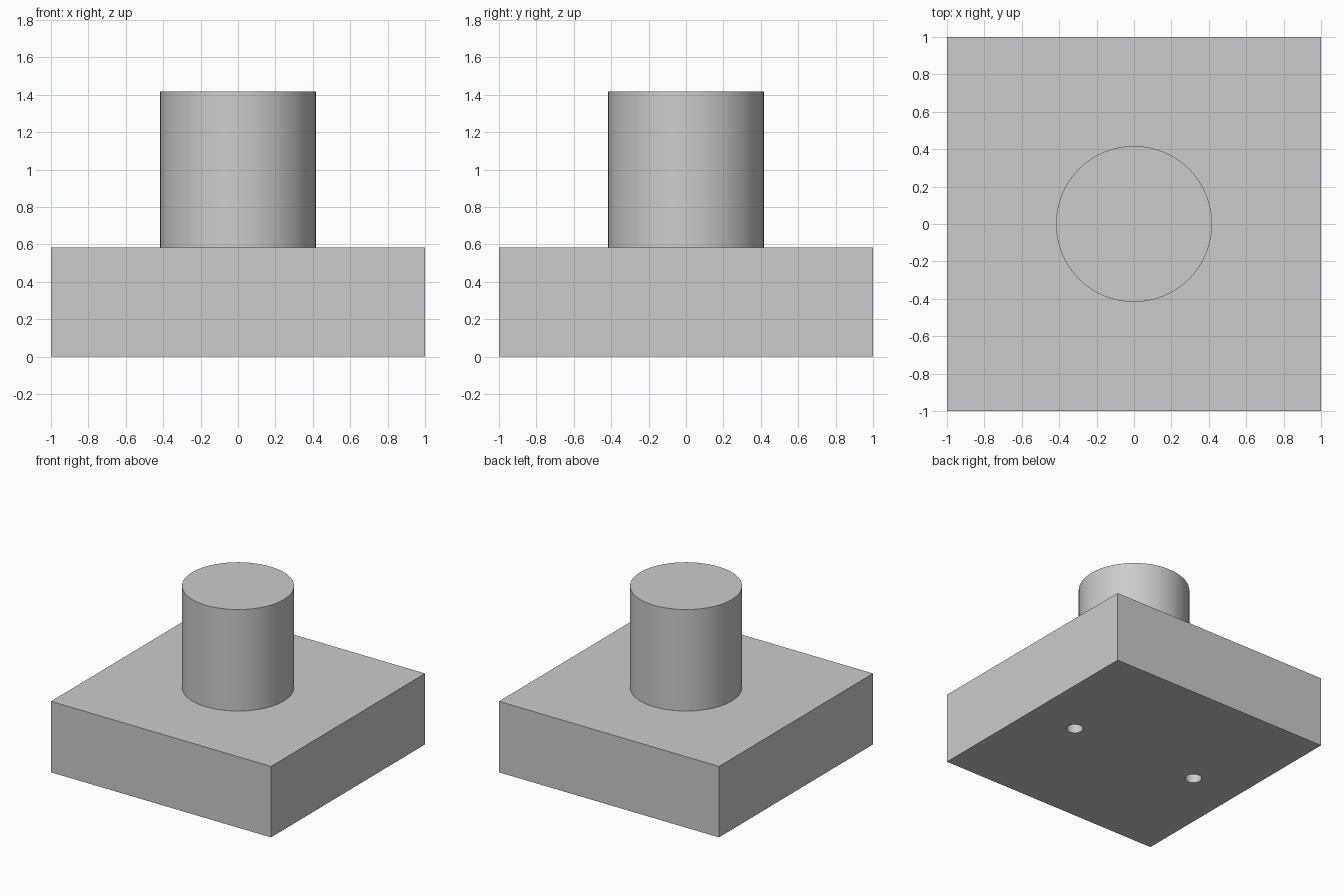
import bpy
import math

default = bpy.data.objects.get("Cube")
if default:
    bpy.data.objects.remove(default, do_unlink=True)

BASE_H = 0.583
POST_R = 0.417
TOP_Z = 1.417
HOLE_R = 0.0625
HOLE_X = 0.583
HOLE_DEPTH = 0.417

grey = bpy.data.materials.new("plain grey")
grey.use_nodes = True
color = (0.6, 0.6, 0.6, 1)
grey.diffuse_color = color
grey.node_tree.nodes["Principled BSDF"].inputs["Base Color"].default_value = color


def cylinder(name, radius, z0, z1, x=0, sides=64):
    bpy.ops.mesh.primitive_cylinder_add(
        vertices=sides, radius=radius, depth=z1 - z0, location=(x, 0, (z0 + z1) / 2))
    obj = bpy.context.object
    obj.name = name
    obj.data.materials.append(grey)
    return obj


def smooth(obj):
    bpy.ops.object.select_all(action="DESELECT")
    obj.select_set(True)
    bpy.context.view_layer.objects.active = obj
    bpy.ops.object.shade_smooth_by_angle(angle=math.radians(30))


# Square base block
bpy.ops.mesh.primitive_cube_add(size=1, location=(0, 0, BASE_H / 2))
base = bpy.context.object
base.name = "base_block"
base.scale = (2, 2, BASE_H)
bpy.ops.object.transform_apply(location=False, rotation=False, scale=True)
base.data.materials.append(grey)

# Two blind holes in the underside
for side, x in (("left", HOLE_X), ("right", -HOLE_X)):
    cutter = cylinder(side + "_hole_cutter", HOLE_R, -0.1, HOLE_DEPTH, x, 32)
    cutter.hide_render = True
    cut = base.modifiers.new(side + " hole", "BOOLEAN")
    cut.operation = "DIFFERENCE"
    cut.solver = "EXACT"
    cut.object = cutter
    bpy.context.view_layer.objects.active = base
    bpy.ops.object.modifier_apply(modifier=cut.name)
    bpy.data.objects.remove(cutter, do_unlink=True)
smooth(base)

# Round post, seated slightly into the base
post = cylinder("round_post", POST_R, BASE_H - 0.02, TOP_Z)
smooth(post)
